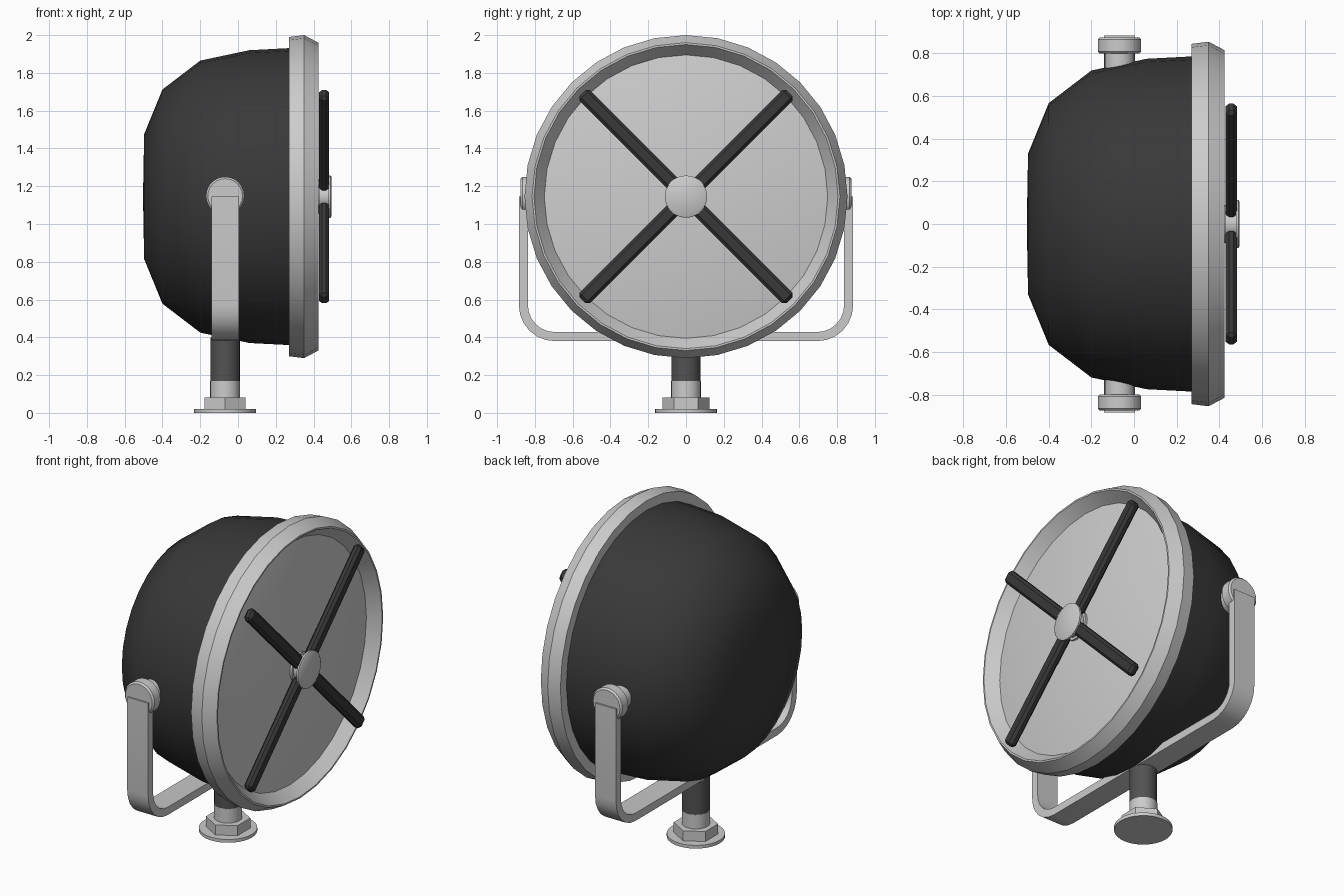
import bpy, bmesh
from math import sin, cos, pi, radians
from mathutils import Matrix, Vector

old = bpy.data.objects.get("Cube")
if old:
    bpy.data.objects.remove(old, do_unlink=True)


def material(name, value):
    m = bpy.data.materials.new(name)
    m.use_nodes = True
    colour = (value, value, value, 1)
    m.diffuse_color = colour
    m.node_tree.nodes["Principled BSDF"].inputs["Base Color"].default_value = colour
    return m


LIGHT = material("light grey metal", 0.6)
GLASS = material("pale lens", 0.62)
BLACK = material("black housing", 0.04)
STEEL = material("dark steel", 0.085)

AXIS_Z = 1.145   # height of the lamp axis
MOUNT_X = -0.068  # bracket and post centre


def finish(bm, name, mat, angle=35):
    bmesh.ops.remove_doubles(bm, verts=bm.verts, dist=1e-5)
    bmesh.ops.recalc_face_normals(bm, faces=bm.faces)
    mesh = bpy.data.meshes.new(name)
    bm.to_mesh(mesh)
    bm.free()
    mesh.materials.append(mat)
    ob = bpy.data.objects.new(name, mesh)
    bpy.context.collection.objects.link(ob)
    bpy.ops.object.select_all(action="DESELECT")
    ob.select_set(True)
    bpy.context.view_layer.objects.active = ob
    if angle:
        bpy.ops.object.shade_smooth_by_angle(angle=radians(angle))
    return ob


def lathe(name, profile, mat, direction, origin, sides=32, angle=35, turn=0):
    """Revolve (distance along axis, radius) points about a direction."""
    bm = bmesh.new()
    rot = Vector(direction).to_track_quat("Z", "Y").to_matrix()
    rings = []
    for h, r in profile:
        rings.append([bm.verts.new(rot @ Vector((r * cos(a), r * sin(a), h)) + Vector(origin))
                      for a in (turn + 2 * pi * i / sides for i in range(sides))])
    for a, b in zip(rings, rings[1:]):
        for i in range(sides):
            j = (i + 1) % sides
            bm.faces.new((a[i], a[j], b[j], b[i]))
    # close the ends that are not already pinched to a point or joined
    if profile[0] != profile[-1]:
        for ring, (h, r) in ((rings[0], profile[0]), (rings[-1], profile[-1])):
            if r > 0.001:
                bm.faces.new(ring)
    return finish(bm, name, mat, angle)


lamp = (0, 0, AXIS_Z)

# Lamp housing, rim and lens
lathe("housing", [(-0.503, 0), (-0.497, 0.33), (-0.4, 0.567), (-0.2, 0.72),
                  (0.06, 0.775), (0.29, 0.787)], BLACK, (1, 0, 0), lamp, angle=60)
lathe("rim", [(0.27, 0.76), (0.27, 0.845), (0.35, 0.855), (0.425, 0.815),
              (0.425, 0.805), (0.355, 0.75), (0.27, 0.76)], LIGHT, (1, 0, 0), lamp)
lens = [(0.352 + 0.066 * cos(t * pi / 12), 0.752 * sin(t * pi / 12)) for t in range(7)]
lens = [(0.355 + 0.065 * (1 - (r / 0.752) ** 2), r) for _, r in lens]
lathe("lens", lens, GLASS, (1, 0, 0), lamp)

# Hub and the four guard bars
lathe("guard_hub", [(0.415, 0.09), (0.432, 0.09), (0.432, 0.075), (0.478, 0.075),
                    (0.478, 0.112), (0.49, 0.112), (0.496, 0.102)],
      LIGHT, (1, 0, 0), lamp, sides=24)
inner, outer = 0.07, 0.775
for i, label in enumerate(("upper_back", "upper_front", "lower_front", "lower_back")):
    bm = bmesh.new()
    bmesh.ops.create_cube(bm, size=1)
    bmesh.ops.scale(bm, vec=(0.052, outer - inner, 0.078), verts=bm.verts)
    bmesh.ops.bevel(bm, geom=bm.edges[:], offset=0.016, segments=1, affect="EDGES")
    bmesh.ops.translate(bm, vec=(0.456, (outer + inner) / 2, 0), verts=bm.verts)
    bmesh.ops.rotate(bm, cent=(0, 0, 0), verts=bm.verts,
                     matrix=Matrix.Rotation(pi / 4 + i * pi / 2, 3, "X"))
    bmesh.ops.translate(bm, vec=lamp, verts=bm.verts)
    finish(bm, "guard_bar_" + label, BLACK, 0)


# U-shaped bracket: strap swept round two rounded corners
def u_outline(half, bottom, radius):
    right = [(half, AXIS_Z)]
    for k in range(7):
        a = -k * pi / 12
        right.append((half - radius + radius * cos(a), bottom + radius + radius * sin(a)))
    return right + [(-y, z) for y, z in reversed(right)]


bm = bmesh.new()
rows = []
for half, bottom, radius in ((0.885, 0.38, 0.19), (0.837, 0.428, 0.142)):
    for x in (MOUNT_X - 0.072, MOUNT_X + 0.072):
        rows.append([bm.verts.new((x, y, z)) for y, z in u_outline(half, bottom, radius)])
loop = (rows[0], rows[1], rows[3], rows[2])
for a, b in zip(loop, loop[1:] + loop[:1]):
    for i in range(len(a) - 1):
        bm.faces.new((a[i], a[i + 1], b[i + 1], b[i]))
for end in (0, -1):
    bm.faces.new([row[end] for row in loop])
finish(bm, "bracket", LIGHT)

# Pivot knobs on both sides
for side, label in ((1, "back"), (-1, "front")):
    lathe("pivot_knob_" + label,
          [(0.7, 0.07), (0.8, 0.07), (0.8, 0.094), (0.808, 0.102),
           (0.865, 0.102), (0.875, 0.092)],
          LIGHT, (0, side, 0), (MOUNT_X, 0, AXIS_Z + 0.003), sides=24)

# Post, collar, nut and base
foot = (MOUNT_X, 0, 0)
lathe("post", [(0.16, 0.078), (0.4, 0.078)], STEEL, (0, 0, 1), foot, sides=24)
lathe("post_collar", [(0.07, 0.079), (0.17, 0.079)], LIGHT, (0, 0, 1), foot, sides=24)
lathe("hex_nut", [(0.015, 0.125), (0.082, 0.125)], LIGHT, (0, 0, 1), foot,
      sides=6, angle=0, turn=pi / 2)
lathe("base_disc", [(0, 0.164), (0.02, 0.164)], LIGHT, (0, 0, 1), foot)
